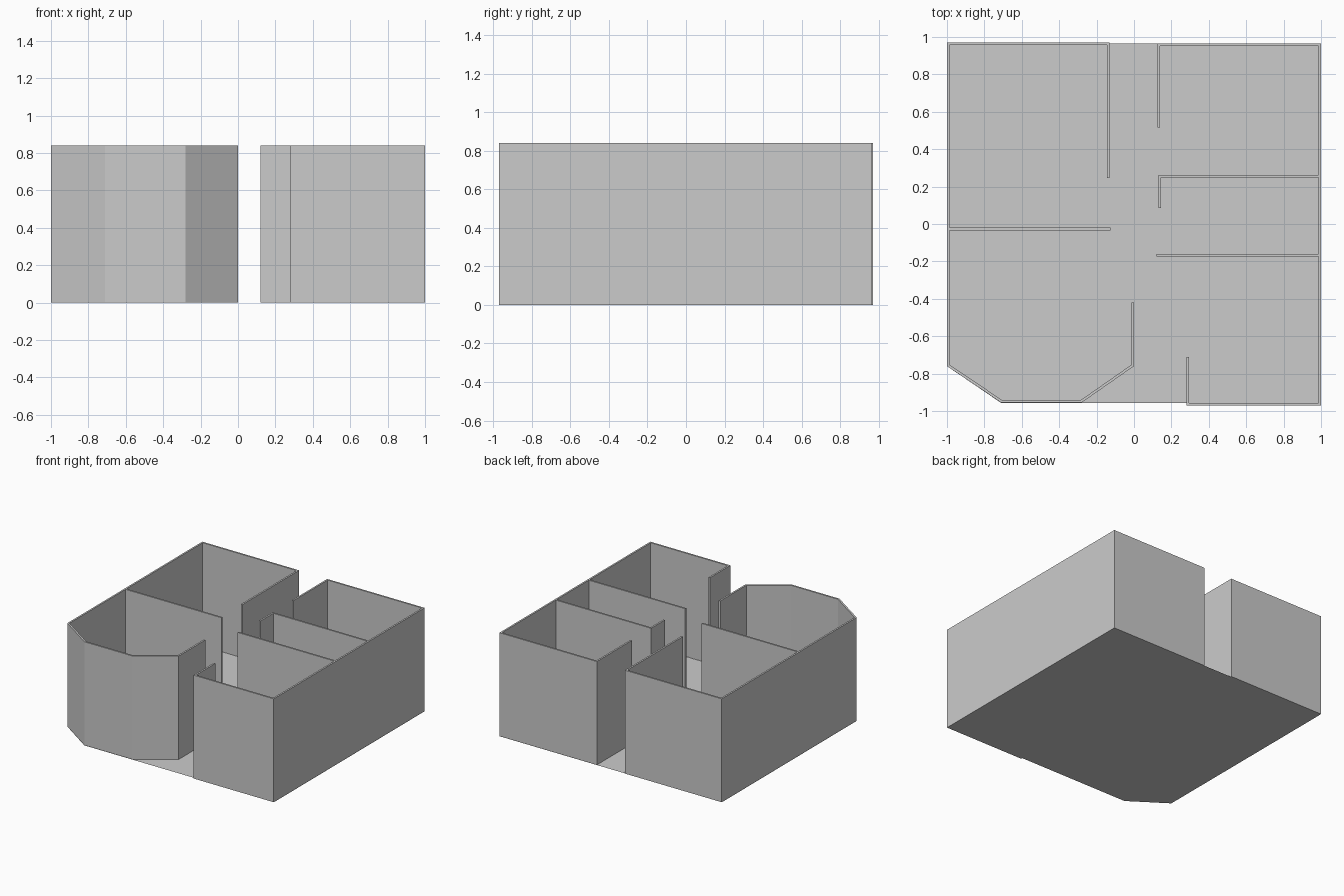
import bpy, bmesh
from mathutils import Vector

if "Cube" in bpy.data.objects:
    bpy.data.objects.remove(bpy.data.objects["Cube"])

HEIGHT = 0.84
THICK = 0.014


def prism(name, pts, z0, height):
    """Flat polygon, extruded upward when height is above zero."""
    bm = bmesh.new()
    face = bm.faces.new([bm.verts.new((x, y, z0)) for x, y in pts])
    if height > 0:
        ext = bmesh.ops.extrude_face_region(bm, geom=[face], use_keep_orig=True)
        top = [v for v in ext["geom"] if isinstance(v, bmesh.types.BMVert)]
        bmesh.ops.translate(bm, verts=top, vec=(0, 0, height))
        bmesh.ops.recalc_face_normals(bm, faces=bm.faces[:])
    mesh = bpy.data.meshes.new(name)
    bm.to_mesh(mesh)
    bm.free()
    obj = bpy.data.objects.new(name, mesh)
    bpy.context.collection.objects.link(obj)
    return obj


def wall(name, path):
    """Wall along an outer path, thickened to its left with mitred corners."""
    p = [Vector(q) for q in path]
    normals = []
    for a, b in zip(p, p[1:]):
        d = (b - a).normalized()
        normals.append(Vector((-d.y, d.x)))
    inner = []
    for i, q in enumerate(p):
        n0 = normals[max(i - 1, 0)]
        n1 = normals[min(i, len(normals) - 1)]
        inner.append(q + (n0 + n1) * THICK / (1 + n0.dot(n1)))
    pts = [(q.x, q.y) for q in p + inner[::-1]]
    return prism(name, pts, 0.001, HEIGHT - 0.001)


# Thin floor sheet with the bay corner cut off
prism("floor", [(-1, -0.76), (-0.71, -0.957), (1, -0.957), (1, 0.965), (-1, 0.965)], 0, 0)

# Left side: outer shell with the angled bay
wall("left_outer_wall", [(-0.13, 0.245), (-0.13, 0.97), (-1, 0.97), (-1, -0.76),
                         (-0.71, -0.955), (-0.28, -0.955), (0, -0.76), (0, -0.42)])
wall("left_divider", [(-0.99, -0.034), (-0.125, -0.034)])

# Right side: outer shell and room dividers
wall("right_outer_wall", [(0.28, -0.71), (0.28, -0.97), (1, -0.97), (1, 0.965),
                          (0.125, 0.965), (0.125, 0.515)])
wall("right_back_divider", [(0.99, 0.262), (0.13, 0.262), (0.13, 0.085)])
wall("right_front_divider", [(0.12, -0.175), (0.99, -0.175)])
